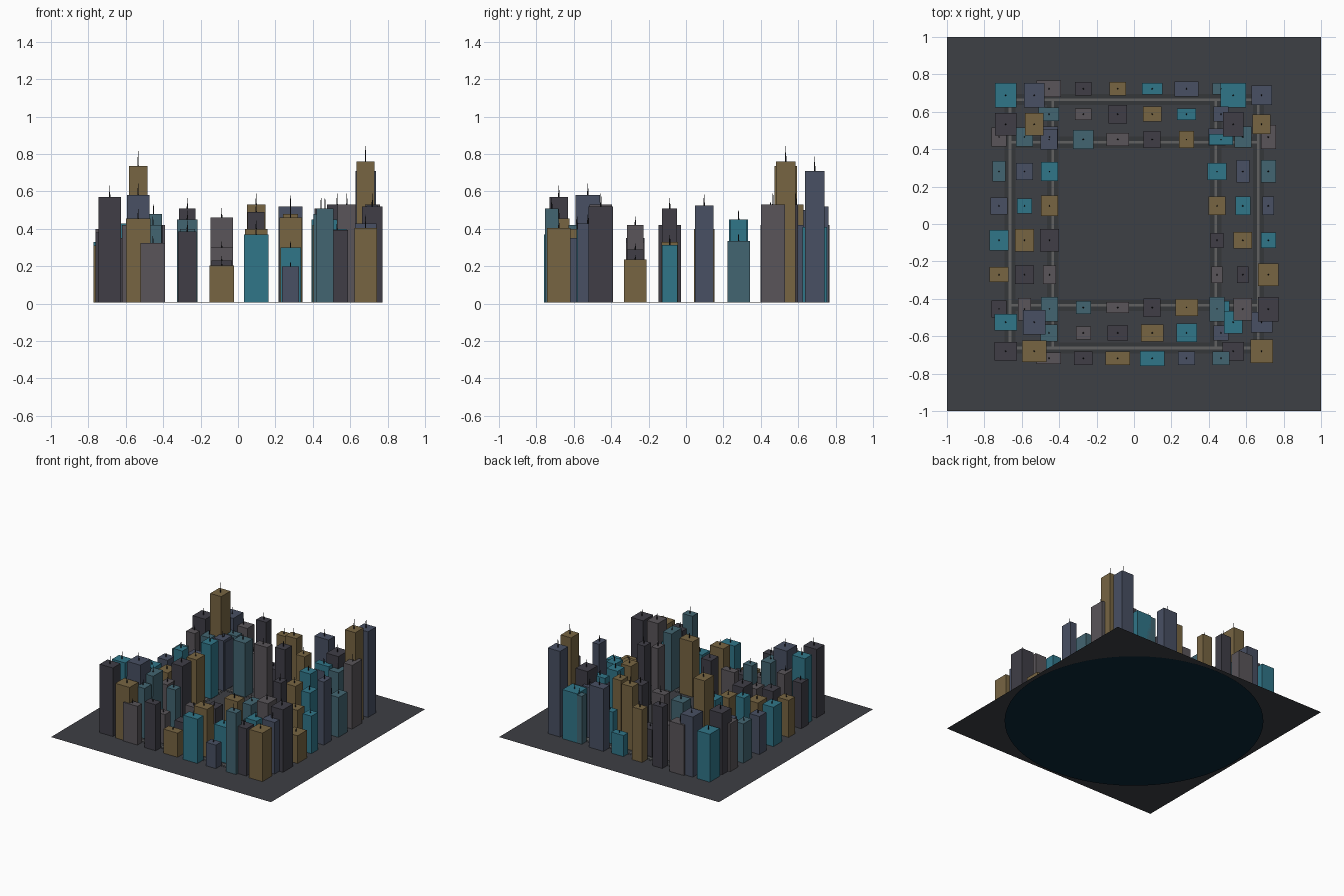
import bpy, math

if "Cube" in bpy.data.objects:
    bpy.data.objects.remove(bpy.data.objects["Cube"])

def mat(name, c):
    m = bpy.data.materials.new(name)
    m.diffuse_color = (*c, 1)
    m.use_nodes = True
    m.node_tree.nodes["Principled BSDF"].inputs["Base Color"].default_value = m.diffuse_color
    return m

PAL = {
    "G": mat("mauve_grey", (.100, .090, .100)),
    "D": mat("charcoal", (.050, .048, .062)),
    "B": mat("bronze", (.185, .130, .055)),
    "T": mat("teal", (.030, .180, .250)),
    "N": mat("navy", (.065, .080, .125)),
    "S": mat("slate", (.055, .130, .165)),
}
GROUND = mat("asphalt_ground", (.048, .050, .058))
ROAD = mat("road_dark", (.036, .038, .042))
LINE = mat("road_line", (.12, .12, .12))
SPIRE = mat("spire_black", (.02, .02, .025))
WATER = mat("deep_water", (.003, .02, .04))

def finish(name, m):
    o = bpy.context.object
    o.name = name
    o.data.materials.append(m)
    return o

# unit meshes shared by each colour of tower
def box_mesh(name, m):
    me = bpy.data.meshes.new(name)
    v = [(x, y, z) for z in (0, 1) for y in (-.5, .5) for x in (-.5, .5)]
    me.from_pydata(v, [], [(0, 2, 3, 1), (4, 5, 7, 6), (0, 1, 5, 4),
                           (1, 3, 7, 5), (3, 2, 6, 7), (2, 0, 4, 6)])
    me.materials.append(m)
    return me

BOX = {k: box_mesh("tower_block_" + k, m) for k, m in PAL.items()}
ROADBOX, LINEBOX = box_mesh("road", ROAD), box_mesh("line", LINE)
bpy.ops.mesh.primitive_cone_add(vertices=6, radius1=1, radius2=.3, depth=1)
proto = finish("spire", SPIRE)
SPIRE_MESH = proto.data
bpy.data.objects.remove(proto)

def place(name, mesh, loc, scale):
    o = bpy.data.objects.new(name, mesh)
    o.location, o.scale = loc, scale
    bpy.context.collection.objects.link(o)

Z0 = .007
def building(x, y, w, d, h, col):
    """w, d, h in hundredths of a unit; block plus roof spire"""
    w, d, h = w / 100, d / 100, h / 100
    place("building", BOX[col], (x, y, Z0), (w, d, h - Z0))
    s = .11 * h
    place("roof_spire", SPIRE_MESH, (x, y, h + s / 2), (.004, .004, s))

STEP = [-.455 + .184 * i for i in range(6)]
def street_x(y, cols, dims):
    for x, c, (w, d, h) in zip(STEP, cols, dims):
        building(x, y, w, d, h, c)
def street_y(x, cols, dims):
    for y, c, (w, d, h) in zip(STEP, cols, dims):
        building(x, y, w, d, h, c)

# streets running along x, front to back
street_x(-.718, "GDBTNS", [(13, 6, 32.5), (10, 7, 38.5), (13, 7, 20.5), (13, 8, 37), (9, 7, 20), (9, 7, 51)])
street_x(-.582, "SGDBTN", [(9, 9, 42), (8, 7, 25), (11, 8, 23), (12, 9, 40), (11, 10, 30), (8, 8, 35)])
street_x(-.447, "NSGDBT", [(8, 9, 35), (8, 7, 40), (12, 6, 30), (9, 10, 35), (12, 9, 46), (9, 7, 38)])
street_x(.452, "NSGDBT", [(9, 11, 42), (11, 10, 45), (12, 7, 46), (9, 9, 49), (8, 9, 48), (13, 6, 45)])
street_x(.587, "SGDBTN", [(11, 7, 40), (9, 6, 30), (10, 10, 23), (10, 8, 53), (10, 6, 27), (8, 8, 42)])
street_x(.723, "GDBTNS", [(13, 9, 42), (9, 7, 51), (9, 7, 44), (11, 6, 18), (13, 8, 52), (9, 6, 40)])

# streets running along y, left to right
street_y(-.722, "DBTNSG", [(8, 9, 38), (10, 8, 31), (10, 11, 33), (9, 9, 32), (7, 11, 33), (8, 10, 40)])
street_y(-.585, "GDBTNS", [(7, 12, 42), (10, 10, 35), (10, 12, 33), (8, 8, 43), (9, 9, 32), (9, 10, 40)])
street_y(-.452, "SGDBTN", [(9, 13, 48), (7, 10, 33), (10, 12, 42), (9, 11, 40), (9, 10, 45), (9, 11, 40)])
street_y(.444, "SGDBTN", [(8, 13, 48), (6, 9, 42), (7, 8, 51), (9, 10, 42), (10, 9, 45), (9, 9, 40)])
street_y(.582, "GDBTNS", [(10, 12, 53), (6, 9, 29), (10, 9, 33), (8, 10, 40), (7, 12, 33), (9, 11, 43)])
street_y(.718, "DBTNSG", [(11, 13, 52), (11, 12, 23.5), (8, 8.5, 31.5), (6, 10, 52.5), (8, 12, 33.5), (8, 13, 53)])

# four corner clusters of taller towers: (left outer, left inner, right inner, right outer)
CX = (-.686, -.534, .53, .682)
for y, cols, dims in (
        (-.68, "DBDB", [(12, 10, 57), (13, 11.5, 45.5), (11.5, 10, 39.5), (12, 12.5, 40.5)]),
        (-.525, "TNTN", [(12, 9, 55), (12, 13, 58), (10, 12, 40), (11.5, 11, 43)]),
        (.533, "DBDB", [(11.5, 12, 51), (10, 12, 73.5), (11, 13, 53), (9.5, 10.5, 76)]),
        (.688, "TNTN", [(11.5, 13, 40), (11, 13, 50), (13.5, 13, 41), (11, 10.5, 71)])):
    for x, c, (w, d, h) in zip(CX, cols, dims):
        building(x, y, w, d, h, c)

# crossing roads with pale centre lines
for p in (-.663, -.435, .437, .665):
    place("road_along_x", ROADBOX, (0, p, .0065), (1.33, .06, .001))
    place("road_along_y", ROADBOX, (p, 0, .0065), (.06, 1.33, .001))
    place("line_along_x", LINEBOX, (0, p, .0075), (1.33, .014, .001))
    place("line_along_y", LINEBOX, (p, 0, .0075), (.014, 1.33, .001))

# ground sheet and the round water disc beneath it
bpy.ops.mesh.primitive_plane_add(size=2, location=(0, 0, .006))
finish("ground", GROUND)
bpy.ops.mesh.primitive_circle_add(vertices=64, radius=.975, fill_type='NGON', location=(0, 0, 0))
finish("water_disc", WATER)
